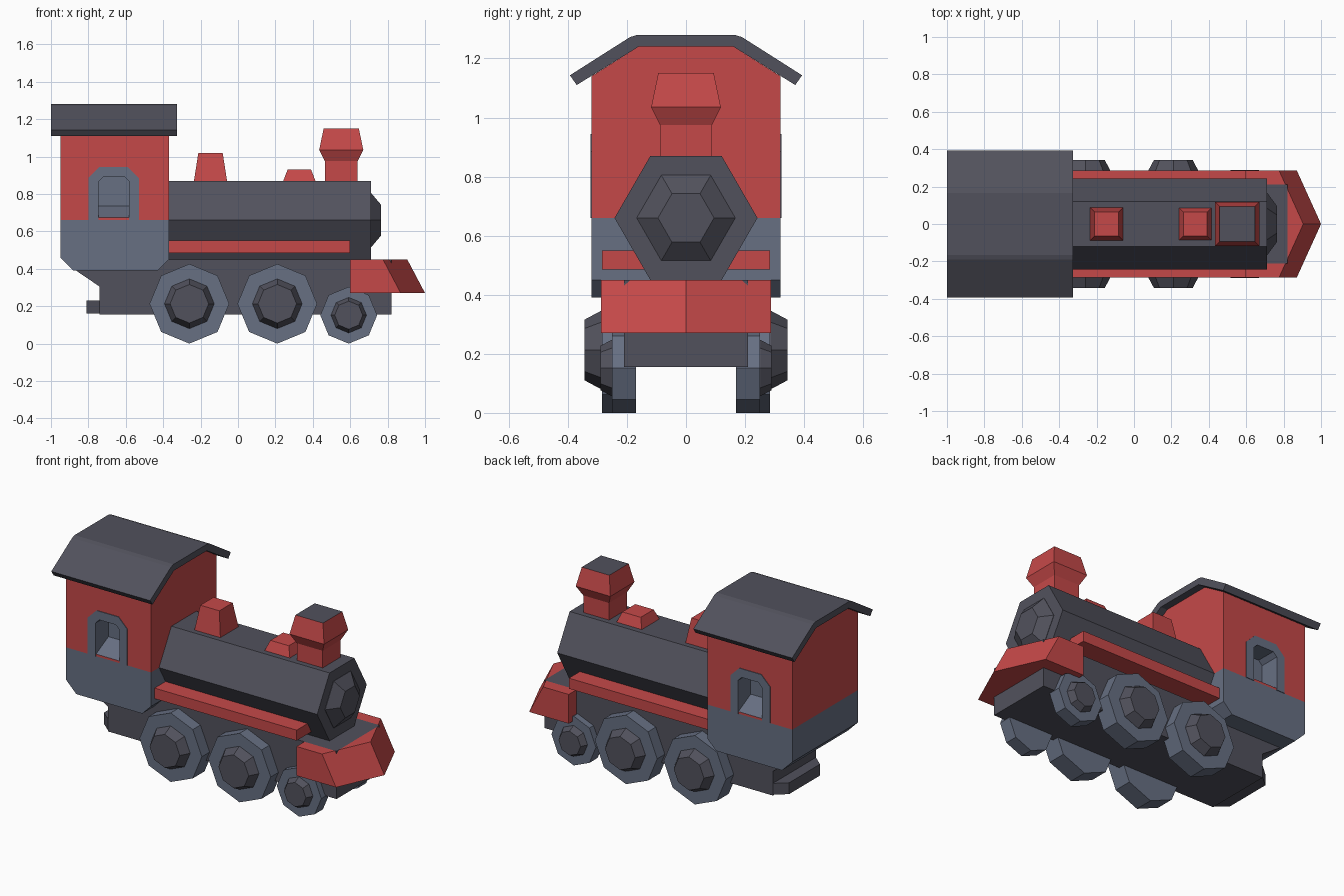
import bpy, bmesh, math

if "Cube" in bpy.data.objects:
    bpy.data.objects.remove(bpy.data.objects["Cube"])


def material(name, rgb):
    m = bpy.data.materials.new(name)
    m.diffuse_color = (*rgb, 1)
    m.use_nodes = True
    m.node_tree.nodes["Principled BSDF"].inputs["Base Color"].default_value = m.diffuse_color
    return m


RED = material("red paint", (0.56, 0.066, 0.066))
DARK = material("dark iron", (0.083, 0.083, 0.108))
BLUE = material("blue grey steel", (0.135, 0.160, 0.225))


def loft(name, rings, mat):
    """Solid skinned through rings with equal point counts, capped at both ends."""
    bm = bmesh.new()
    loops = [[bm.verts.new(p) for p in r] for r in rings]
    n = len(loops[0])
    for a, b in zip(loops, loops[1:]):
        for i in range(n):
            j = (i + 1) % n
            bm.faces.new((a[i], a[j], b[j], b[i]))
    bm.faces.new(loops[0])
    bm.faces.new(loops[-1])
    bmesh.ops.recalc_face_normals(bm, faces=bm.faces)
    me = bpy.data.meshes.new(name)
    bm.to_mesh(me)
    bm.free()
    me.materials.append(mat)
    ob = bpy.data.objects.new(name, me)
    bpy.context.collection.objects.link(ob)
    return ob


def along_x(pts, x):
    return [(x, y, z) for y, z in pts]


def along_y(pts, y):
    return [(x, y, z) for x, z in pts]


def along_z(pts, z):
    return [(x, y, z) for x, y in pts]


def ngon(n, r, cx, cy):
    return [(cx + r * math.cos(2 * math.pi * i / n), cy + r * math.sin(2 * math.pi * i / n))
            for i in range(n)]


def square(cx, r):
    return [(cx - r, -r), (cx + r, -r), (cx + r, r), (cx - r, r)]


# Chassis and rear buffer
chassis = [(-0.88, 0.40), (-0.74, 0.305), (-0.74, 0.155), (0.82, 0.155), (0.82, 0.45), (-0.88, 0.45)]
loft("chassis", [along_y(chassis, -0.21), along_y(chassis, 0.21)], DARK)
buffer = [(-0.74, -0.21), (-0.74, 0.21), (-0.81, 0.15), (-0.81, -0.15)]
loft("rear_buffer", [along_z(buffer, 0.16), along_z(buffer, 0.23)], DARK)

# Boiler with raised front door
loft("boiler", [along_x(ngon(6, 0.242, 0, 0.66), x) for x in (-0.38, 0.71)], DARK)
loft("boiler_door", [along_x(ngon(6, r, 0, 0.66), x) for r, x in ((0.167, 0.70), (0.167, 0.712), (0.095, 0.765))], DARK)

# Running boards
board = [(-0.285, 0.485), (0.285, 0.485), (0.285, 0.55), (-0.285, 0.55)]
loft("running_boards", [along_x(board, -0.38), along_x(board, 0.60)], RED)

# Pointed plough
def plough(shift):
    return [(0.60, -0.287), (0.87 - shift, -0.287), (1.0 - shift, 0), (0.87 - shift, 0.287), (0.60, 0.287)]

loft("plough", [along_z(plough(0), 0.27), along_z(plough(0.095), 0.45)], RED)

# Domes and chimney
loft("steam_dome", [along_z(square(-0.147, r), z) for r, z in ((0.09, 0.86), (0.065, 1.02))], RED)
loft("sand_dome", [along_z(square(0.328, r), z) for r, z in ((0.09, 0.86), (0.063, 0.93))], RED)
chimney = loft("chimney", [along_z(square(0.552, r), z) for r, z in
                           ((0.088, 0.86), (0.088, 0.975), (0.118, 1.035), (0.094, 1.15))], RED)
chimney.data.materials.append(DARK)
for f in chimney.data.polygons:
    if f.center.z > 1.14:
        f.material_index = 1

# Cab: steel lower body, red upper body
lower = [(-0.95, 0.46), (-0.88, 0.39), (-0.43, 0.39), (-0.37, 0.45), (-0.37, 0.66), (-0.95, 0.66)]
loft("cab_lower", [along_y(lower, -0.32), along_y(lower, 0.32)], BLUE)
upper = [(-0.32, 0.66), (0.32, 0.66), (0.32, 1.14), (0.16, 1.24), (-0.16, 1.24), (-0.32, 1.14)]
cab = loft("cab_upper", [along_x(upper, -0.95), along_x(upper, -0.37)], RED)

# Recessed windows with arched frames
def arch(x0, x1, z0, z1, c):
    return [(x0, z0), (x0, z1 - c), (x0 + c, z1), (x1 - c, z1), (x1, z1 - c), (x1, z0)]

frame = arch(-0.80, -0.53, 0.66, 0.945, 0.06) + arch(-0.745, -0.582, 0.66, 0.892, 0.025)[::-1]
for s, side in ((-1, "right"), (1, "left")):
    loft(side + "_window_frame", [along_y(frame, s * 0.315), along_y(frame, s * 0.324)], BLUE)
    cutter = loft(side + "_window_cutter", [
        along_y(arch(-0.745, -0.582, 0.663, 0.892, 0.025), s * 0.34),
        along_y(arch(-0.745, -0.582, 0.735, 0.892, 0.025), s * 0.20)], BLUE)
    cutter.hide_render = True
    cutter.hide_viewport = True
    cut = cab.modifiers.new(side + "_window", 'BOOLEAN')
    cut.operation = 'DIFFERENCE'
    cut.solver = 'EXACT'
    cut.material_mode = 'TRANSFER'
    cut.object = cutter

# Roof: bent sheet overhanging the cab
half = [(0.165, 1.28), (0.19, 1.272), (0.393, 1.143), (0.37, 1.11), (0.16, 1.24)]
roof = half + [(-y, z) for y, z in reversed(half)]
loft("roof", [along_x(roof, -1.0), along_x(roof, -0.325)], DARK)

# Wheels with tapered hubs: (name, x, radius, outer y, hub base, hub tip, hub y)
WHEELS = (("rear", -0.26, 0.213, 0.285, 0.133, 0.103, 0.343),
          ("middle", 0.21, 0.213, 0.285, 0.133, 0.103, 0.343),
          ("front", 0.592, 0.152, 0.25, 0.095, 0.075, 0.29))
for s, side in ((-1, "right"), (1, "left")):
    for name, x, r, y, h0, h1, hy in WHEELS:
        loft(f"{side}_{name}_wheel", [along_y(ngon(8, r, x, r), s * 0.17),
                                      along_y(ngon(8, r, x, r), s * y)], BLUE)
        loft(f"{side}_{name}_hub", [along_y(ngon(8, h0, x, r), s * (y - 0.01)),
                                    along_y(ngon(8, h0, x, r), s * (y + 0.002)),
                                    along_y(ngon(8, h1, x, r), s * hy)], DARK)
